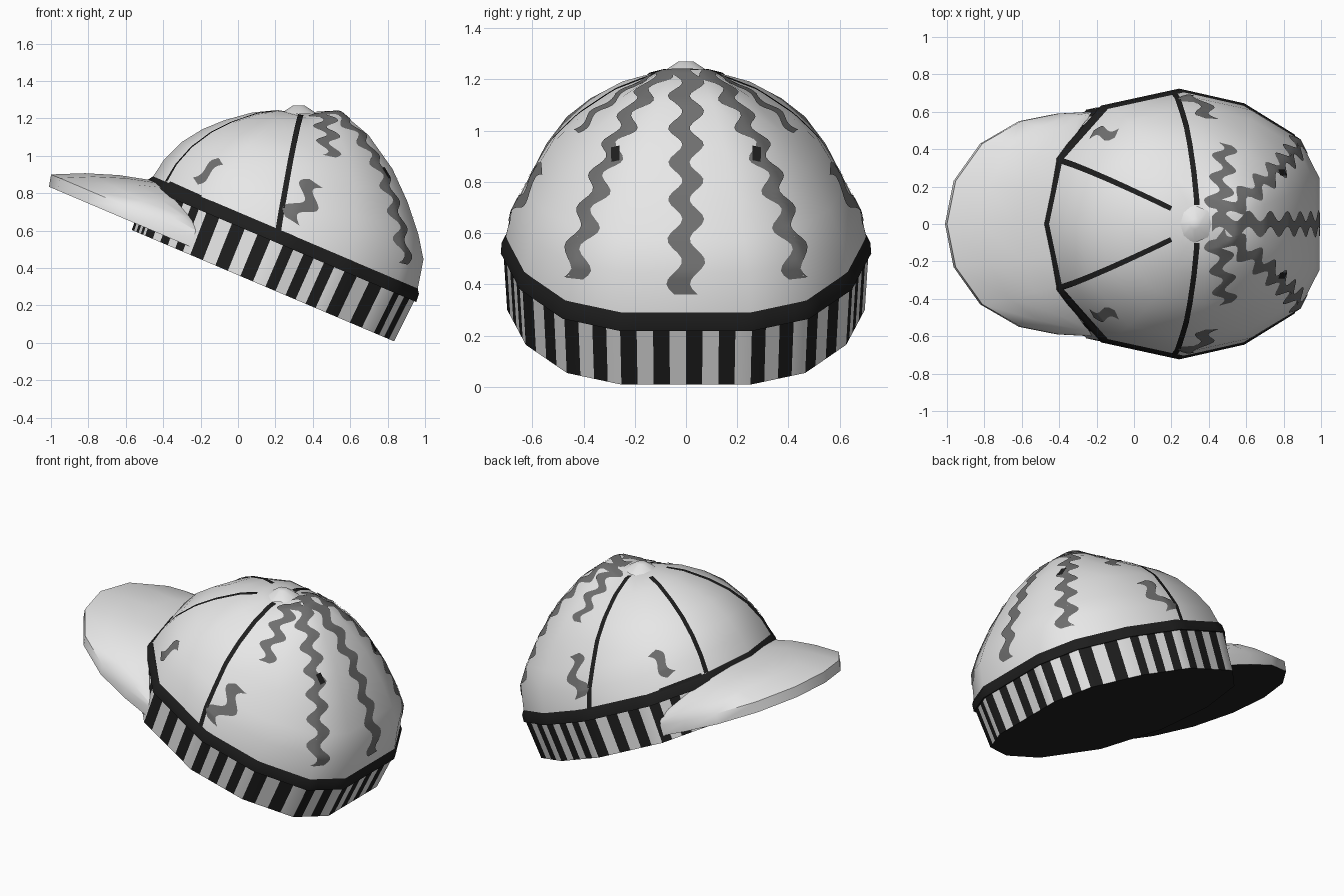
import bpy, bmesh, math
from mathutils import Vector, Matrix
from mathutils.bvhtree import BVHTree

if "Cube" in bpy.data.objects:
    bpy.data.objects.remove(bpy.data.objects["Cube"])


def material(name, value):
    m = bpy.data.materials.new(name)
    m.use_nodes = True
    m.diffuse_color = (value, value, value, 1)
    m.node_tree.nodes["Principled BSDF"].inputs["Base Color"].default_value = m.diffuse_color
    return m


WHITE, GREY, BLACK = range(3)
MATS = [material("off_white", 0.8), material("dark_grey", 0.16), material("black", 0.013)]

# The cap is built upright, then tipped back about its band centre
CENTRE = Vector((0.24, 0, 0.57))
TILT = Matrix.Translation(CENTRE) @ Matrix.Rotation(math.radians(23), 4, 'Y')


def finish(name, bm, angle=45):
    bmesh.ops.recalc_face_normals(bm, faces=bm.faces)
    me = bpy.data.meshes.new(name)
    bm.to_mesh(me)
    bm.free()
    ob = bpy.data.objects.new(name, me)
    bpy.context.collection.objects.link(ob)
    for m in MATS:
        me.materials.append(m)
    bpy.ops.object.select_all(action='DESELECT')
    ob.select_set(True)
    bpy.context.view_layer.objects.active = ob
    bpy.ops.object.shade_smooth_by_angle(angle=math.radians(angle))
    return ob


def grid(bm, rows, closed, colour):
    """Skin rows of points with quads; colour(row, column) picks the material."""
    vs = [[bm.verts.new(p) for p in row] for row in rows]
    n = len(rows[0])
    for i in range(len(vs) - 1):
        for j in range(n if closed else n - 1):
            k = (j + 1) % n
            f = bm.faces.new((vs[i][j], vs[i][k], vs[i + 1][k], vs[i + 1][j]))
            f.material_index = colour(i, j)
    return vs


# Outline of the head opening, back to front, mirrored
half = [(0.79, 0.26), (0.67, 0.48), (0.38, 0.645), (0.02, 0.72), (-0.43, 0.63), (-0.70, 0.35)]
rim = half + [(-0.78, 0)] + [(u, -y) for u, y in reversed(half)]

# Crown: profiles from the button to the rim, blended around the head
levels = [0.2, 0.4, 0.6, 0.75, 0.88, 0.96, 1]
back = [0.735, 0.677, 0.56, 0.43, 0.29, 0.18, 0]
side = [0.63, 0.58, 0.49, 0.39, 0.235, 0.13, 0]
front = [0.61, 0.545, 0.45, 0.36, 0.25, 0.13, 0]
pole = Vector((-0.17, 0, 0.64))
rows = []
for i, s in enumerate(levels):
    row = []
    for u, y in rim:
        c = max(-1, min(1, u / 0.78))
        end = back[i] if c > 0 else front[i]
        h = side[i] + (end - side[i]) * abs(c)
        row.append(TILT @ Vector((pole.x * (1 - s) + u * 0.985 * s, y * 0.985 * s, h)))
    rows.append(row)
bm = bmesh.new()
vs = grid(bm, rows, True, lambda i, j: WHITE)
top = bm.verts.new(TILT @ pole)
for j in range(len(rim)):
    bm.faces.new((top, vs[0][j], vs[0][(j + 1) % len(rim)]))
bmesh.ops.triangulate(bm, faces=bm.faces)
surface = BVHTree.FromBMesh(bm)
finish("crown", bm, 70)

# Band: vertical stripes, black trim above, closed black base
stripes = [2, 2, 3, 3, 3, 3]
stripes = stripes + stripes[::-1] + [4]
ring = []
for j, n in enumerate(stripes):
    a, b = Vector(rim[j]), Vector(rim[(j + 1) % len(rim)])
    ring += [a.lerp(b, t / (2 * n)) for t in range(2 * n)]
bm = bmesh.new()
rows = [[TILT @ Vector((p.x * k, p.y * k, w)) for p in ring]
        for k, w in ((0.97, -0.285), (0.99, -0.045), (1.005, -0.045), (1.0, 0.0), (0.965, 0.04))]
vs = grid(bm, rows, True, lambda i, j: BLACK if i or j % 2 == 0 else WHITE)
bm.faces.new(vs[0]).material_index = BLACK
finish("striped_band", bm, 40)

# Brim: arched sheet from the band to the outer edge, with a thick lip and flat base
outer = [(-1.27, 0), (-1.22, 0.23), (-1.065, 0.43), (-0.84, 0.55), (-0.62, 0.59), (-0.42, 0.6)]
inner = [(-0.77, 0, 0), (-0.73, 0.17, 0), (-0.69, 0.33, -0.01),
         (-0.6, 0.45, -0.05), (-0.5, 0.55, -0.1), (-0.41, 0.6, -0.17)]


def mirrored(points):
    return [Vector((p.x, -p.y, p.z)) for p in reversed(points[1:])] + points


edge = mirrored([Vector((u, y, -0.18)) for u, y in outer])
root = mirrored([Vector(p) for p in inner])
rows = [[r.lerp(e, t) + Vector((0, 0, 0.08 * t * (1 - t))) for r, e in zip(root, edge)]
        for t in (0, 0.33, 0.67, 1)]
rows.append([e + Vector((0.015, 0, -0.065)) for e in edge])
bm = bmesh.new()
vs = grid(bm, [[TILT @ p for p in row] for row in rows], False, lambda i, j: WHITE)
bm.faces.new(vs[-1]).material_index = BLACK
finish("brim", bm, 40)


# Thin plates laid over the crown, straight or wavy
def ribbon(name, start, end, half_width, colour, amp=0.0, waves=0.0, lift=0.005):
    for tag, sign in (("left", 1), ("right", -1)):
        if sign < 0 and start[1] == 0:
            continue
        d0, d1 = [(Vector((p[0], p[1] * sign, p[2])) - CENTRE).normalized() for p in (start, end)]
        across = d0.cross(d1).normalized() * sign
        rows = []
        for i in range(61):
            t = i / 60
            mid = d0.slerp(d1, t)
            sway = amp * math.sin(t * waves * math.tau)
            row = []
            for k in (-1, -0.5, 0, 0.5, 1):
                d = (mid + across * (sway + k * half_width)).normalized()
                hit = surface.ray_cast(CENTRE, d)[0]
                row.append((hit if hit else CENTRE + d * 0.72) + d * lift)
            rows.append(row)
        bm = bmesh.new()
        grid(bm, rows, False, lambda i, j: colour)
        ob = finish(name + "_" + tag, bm, 60)
        if ob.data.polygons[0].normal.dot(d0) < 0:
            ob.data.flip_normals()


ribbon("front_seam", (0.2, 0.08, 1.22), (-0.40, 0.345, 0.87), 0.02, BLACK)
ribbon("side_seam", (0.335, 0.1, 1.21), (0.215, 0.70, 0.60), 0.022, BLACK)
ribbon("front_trim_patch", (-0.40, 0.38, 0.86), (-0.22, 0.58, 0.78), 0.025, BLACK)
ribbon("back_wave", (0.42, 0, 1.25), (0.98, 0, 0.36), 0.06, GREY, 0.04, 7)
ribbon("diagonal_wave", (0.46, 0.05, 1.23), (0.90, 0.45, 0.42), 0.055, GREY, 0.045, 7)
ribbon("upper_side_wave", (0.44, 0.08, 1.23), (0.50, 0.45, 1.02), 0.055, GREY, 0.05, 3)
ribbon("lower_side_wave", (0.43, 0.60, 0.87), (0.29, 0.68, 0.65), 0.065, GREY, 0.06, 1.5)
ribbon("front_wave", (-0.1, 0.5, 0.98), (-0.25, 0.5, 0.88), 0.045, GREY, 0.03, 1)
ribbon("eyelet", (0.765, 0.27, 0.93), (0.79, 0.265, 0.87), 0.025, BLACK, lift=0.009)

# Button on top
bm = bmesh.new()
bmesh.ops.create_cone(bm, cap_ends=True, segments=8, radius1=0.1, radius2=0.03, depth=0.045,
                      matrix=Matrix.Translation((0.325, 0, 1.247)))
finish("top_button", bm, 60)
